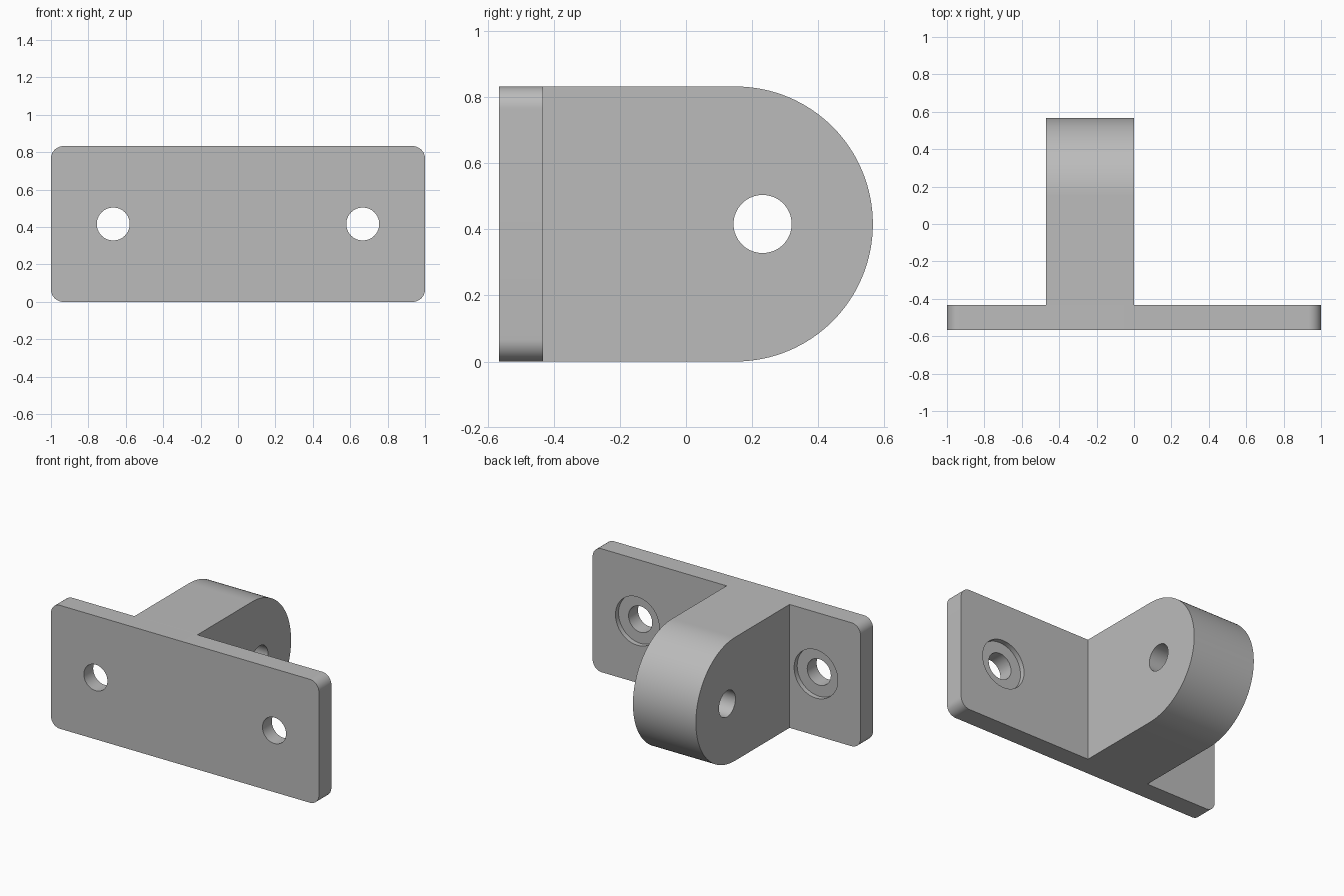
import bpy
import bmesh
from math import sin, cos, pi, radians
from mathutils import Matrix, Vector

cube = bpy.data.objects.get("Cube")
if cube:
    bpy.data.objects.remove(cube, do_unlink=True)

HEIGHT, MID = 0.833, 0.4165
FRONT, PLATE_BACK, LUG_END = -0.566, -0.433, 0.566
LUG_RIGHT, LUG_LEFT = -0.47, 0.0
CORNER, HOLE, BORE, BORE_DEPTH = 0.067, 0.088, 0.163, 0.033

grey = bpy.data.materials.new("plain grey")
grey.use_nodes = True
colour = (0.5, 0.5, 0.5, 1)
grey.diffuse_color = colour
grey.node_tree.nodes["Principled BSDF"].inputs["Base Color"].default_value = colour


def arc(u, v, radius, start, end, steps):
    """Points of an arc, angles in degrees."""
    angles = [radians(start + (end - start) * i / steps) for i in range(steps + 1)]
    return [(u + radius * cos(a), v + radius * sin(a)) for a in angles]


def extrude_profile(name, points, offset):
    """Solid made by sweeping a closed 3D outline along an offset."""
    bm = bmesh.new()
    face = bm.faces.new([bm.verts.new(p) for p in points])
    swept = bmesh.ops.extrude_face_region(bm, geom=[face])["geom"]
    moved = [g for g in swept if isinstance(g, bmesh.types.BMVert)]
    bmesh.ops.translate(bm, verts=moved, vec=Vector(offset))
    bmesh.ops.recalc_face_normals(bm, faces=bm.faces)
    mesh = bpy.data.meshes.new(name)
    bm.to_mesh(mesh)
    bm.free()
    mesh.materials.append(grey)
    obj = bpy.data.objects.new(name, mesh)
    bpy.context.collection.objects.link(obj)
    return obj


def drill(obj, centre, axis, radius, depth):
    """Cut a round hole along the x or y axis."""
    turn = Matrix.Rotation(pi / 2, 4, "Y" if axis == "X" else "X")
    bm = bmesh.new()
    bmesh.ops.create_cone(bm, cap_ends=True, segments=64, radius1=radius,
                          radius2=radius, depth=depth,
                          matrix=Matrix.Translation(centre) @ turn)
    mesh = bpy.data.meshes.new("hole_cutter")
    bm.to_mesh(mesh)
    bm.free()
    mesh.materials.append(grey)
    cutter = bpy.data.objects.new("hole_cutter", mesh)
    cutter.hide_render = True
    bpy.context.collection.objects.link(cutter)
    mod = obj.modifiers.new("hole", "BOOLEAN")
    mod.operation, mod.solver, mod.object = "DIFFERENCE", "EXACT", cutter
    bpy.context.view_layer.objects.active = obj
    bpy.ops.object.modifier_apply(modifier=mod.name)
    bpy.data.objects.remove(cutter, do_unlink=True)


# Mounting plate with rounded corners
outline = []
for i, (sx, top) in enumerate([(1, True), (-1, True), (-1, False), (1, False)]):
    z = HEIGHT - CORNER if top else CORNER
    outline += arc(sx * (1 - CORNER), z, CORNER, 90 * i, 90 * i + 90, 12)
plate = extrude_profile("mounting_plate", [(x, FRONT, z) for x, z in outline],
                        (0, PLATE_BACK - FRONT, 0))

# Counterbored screw holes, recessed from the back
for side in (-1, 1):
    drill(plate, (side * 0.667, PLATE_BACK, MID), "Y", BORE, 2 * BORE_DEPTH)
    drill(plate, (side * 0.667, (FRONT + PLATE_BACK) / 2, MID), "Y", HOLE, 0.5)

# Round-ended lug with a cross hole
side_outline = [(PLATE_BACK, HEIGHT), (PLATE_BACK, 0)]
side_outline += arc(LUG_END - MID, MID, MID, -90, 90, 64)
lug = extrude_profile("pivot_lug", [(LUG_RIGHT, y, z) for y, z in side_outline],
                      (LUG_LEFT - LUG_RIGHT, 0, 0))
drill(lug, ((LUG_LEFT + LUG_RIGHT) / 2, 0.232, MID), "X", HOLE, 1)

# Smooth curved walls, sharp edges elsewhere
for obj in (plate, lug):
    bpy.ops.object.select_all(action="DESELECT")
    obj.select_set(True)
    bpy.context.view_layer.objects.active = obj
    bpy.ops.object.shade_smooth_by_angle(angle=radians(30))
